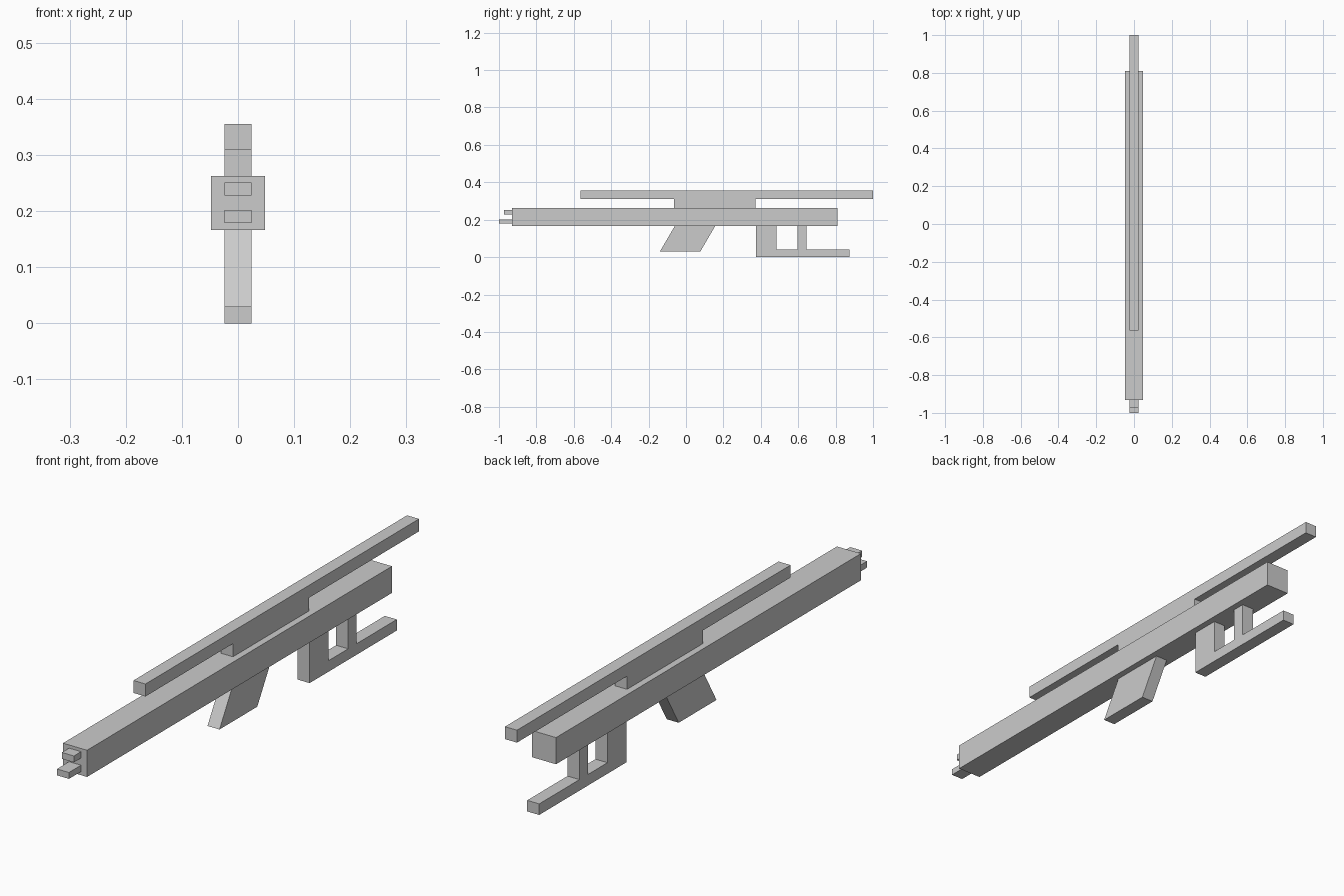
import bpy, bmesh

if "Cube" in bpy.data.objects:
    bpy.data.objects.remove(bpy.data.objects["Cube"])


def extrude_profile(name, points, half_width):
    """Extrude a side outline of (y, z) points across x, centred on x = 0."""
    bm = bmesh.new()
    face = bm.faces.new([bm.verts.new((-half_width, y, z)) for y, z in points])
    new = bmesh.ops.extrude_face_region(bm, geom=[face])["geom"]
    verts = [v for v in new if isinstance(v, bmesh.types.BMVert)]
    bmesh.ops.translate(bm, verts=verts, vec=(2 * half_width, 0, 0))
    bmesh.ops.recalc_face_normals(bm, faces=bm.faces)
    mesh = bpy.data.meshes.new(name)
    bm.to_mesh(mesh)
    bm.free()
    obj = bpy.data.objects.new(name, mesh)
    bpy.context.collection.objects.link(obj)
    return obj


def box(name, y0, y1, z0, z1, half_width):
    return extrude_profile(name, [(y0, z0), (y1, z0), (y1, z1), (y0, z1)], half_width)


WIDE, THIN = 0.048, 0.024
BOTTOM, TOP = 0.166, 0.2625

# Long main body
box("body", -0.931, 0.811, BOTTOM, TOP, WIDE)

# Two stub prongs at the front end
box("upper_prong", -0.972, -0.931, 0.228, 0.251, THIN)
box("lower_prong", -1.0, -0.931, 0.179, 0.202, THIN)

# Top rail with its central riser
extrude_profile("top_rail", [
    (-0.563, 0.31), (-0.063, 0.31), (-0.063, TOP), (0.371, TOP),
    (0.371, 0.31), (1.0, 0.31), (1.0, 0.355), (-0.563, 0.355)], THIN)

# Slanted grip
extrude_profile("grip", [
    (-0.14, 0.029), (0.076, 0.029), (0.156, BOTTOM), (-0.06, BOTTOM)], THIN)

# Lower frame: thick post, thin post and bottom bar
extrude_profile("lower_frame", [
    (0.375, 0.0), (0.873, 0.0), (0.873, 0.04), (0.643, 0.04),
    (0.643, BOTTOM), (0.595, BOTTOM), (0.595, 0.04), (0.483, 0.04),
    (0.483, BOTTOM), (0.375, BOTTOM)], THIN)
